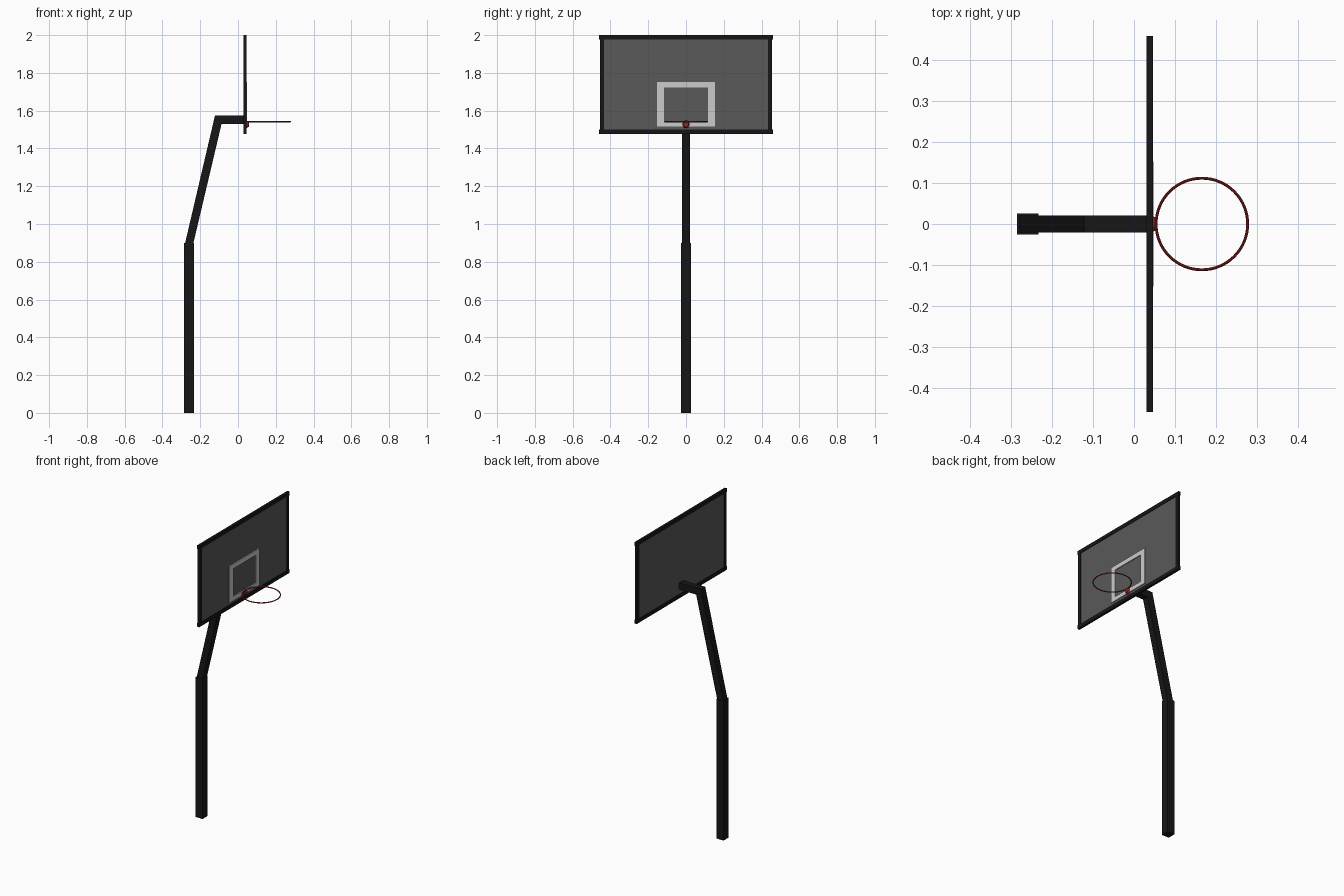
import bpy, bmesh, math
from mathutils import Vector

if "Cube" in bpy.data.objects:
    bpy.data.objects.remove(bpy.data.objects["Cube"])


def mat(name, rgb):
    m = bpy.data.materials.new(name)
    m.diffuse_color = (*rgb, 1)
    m.use_nodes = True
    m.node_tree.nodes["Principled BSDF"].inputs["Base Color"].default_value = m.diffuse_color
    return m


BLACK = mat("black", (0.008, 0.008, 0.008))
GREY = mat("grey", (0.1, 0.1, 0.1))
WHITE = mat("white", (0.6, 0.6, 0.6))
RED = mat("red", (0.3, 0.02, 0.02))


def finish(name, bm, material):
    bmesh.ops.recalc_face_normals(bm, faces=bm.faces)
    me = bpy.data.meshes.new(name)
    bm.to_mesh(me)
    bm.free()
    me.materials.append(material)
    ob = bpy.data.objects.new(name, me)
    bpy.context.collection.objects.link(ob)
    return ob


def add_box(bm, lo, hi):
    lo, hi = Vector(lo), Vector(hi)
    for v in bmesh.ops.create_cube(bm, size=1)["verts"]:
        v.co = (lo + hi) / 2 + v.co * (hi - lo)


def box(name, lo, hi, material):
    bm = bmesh.new()
    add_box(bm, lo, hi)
    return finish(name, bm, material)


def border(name, x, y_half, z, bar, bottom, top, material, inset=0):
    """Four bars around a rectangle facing +x."""
    bm = bmesh.new()
    add_box(bm, (x[0], -y_half, z[0]), (x[1], y_half, z[0] + bottom))
    add_box(bm, (x[0], -y_half, z[1] - top), (x[1], y_half, z[1]))
    for s in (-1, 1):
        a, b = sorted((s * (y_half - inset), s * (y_half - bar)))
        add_box(bm, (x[0], a, z[0] + bottom), (x[1], b, z[1] - top))
    return finish(name, bm, material)


# Thick lower pole
box("lower_pole", (-0.286, -0.026, 0), (-0.234, 0.026, 0.9), BLACK)

# Bent upper pole and arm: mitred side profile extruded across y
bm = bmesh.new()
profile = [(-0.281, 0.895), (-0.237, 0.895), (-0.087, 1.53), (0.036, 1.53),
           (0.036, 1.574), (-0.122, 1.574)]
f = bm.faces.new([bm.verts.new((x, -0.021, z)) for x, z in profile])
ext = bmesh.ops.extrude_face_region(bm, geom=[f])["geom"]
for v in ext:
    if isinstance(v, bmesh.types.BMVert):
        v.co.y = 0.021
finish("upper_pole_and_arm", bm, BLACK)

# Backboard panel, frame and white target square
box("backboard_panel", (0.034, -0.44, 1.49), (0.042, 0.44, 1.985), GREY)
border("backboard_frame", (0.030, 0.046), 0.46, (1.476, 2.0), 0.027, 0.024, 0.024,
       BLACK, inset=0.005)
border("target_square", (0.041, 0.0475), 0.153, (1.515, 1.752), 0.037, 0.027, 0.03, WHITE)

# Rim
bpy.ops.mesh.primitive_torus_add(major_segments=64, minor_segments=10, major_radius=0.112,
                                 minor_radius=0.0035, location=(0.166, 0, 1.542))
rim = bpy.context.object
rim.name = "rim"
rim.data.materials.append(RED)
bpy.ops.object.shade_smooth_by_angle()

# Round rim mount on the board
bpy.ops.mesh.primitive_cone_add(vertices=16, radius1=0.021, radius2=0.014, depth=0.016,
                                location=(0.049, 0, 1.528), rotation=(0, math.pi / 2, 0))
mount = bpy.context.object
mount.name = "rim_mount"
mount.data.materials.append(RED)
bpy.ops.object.shade_smooth_by_angle()
